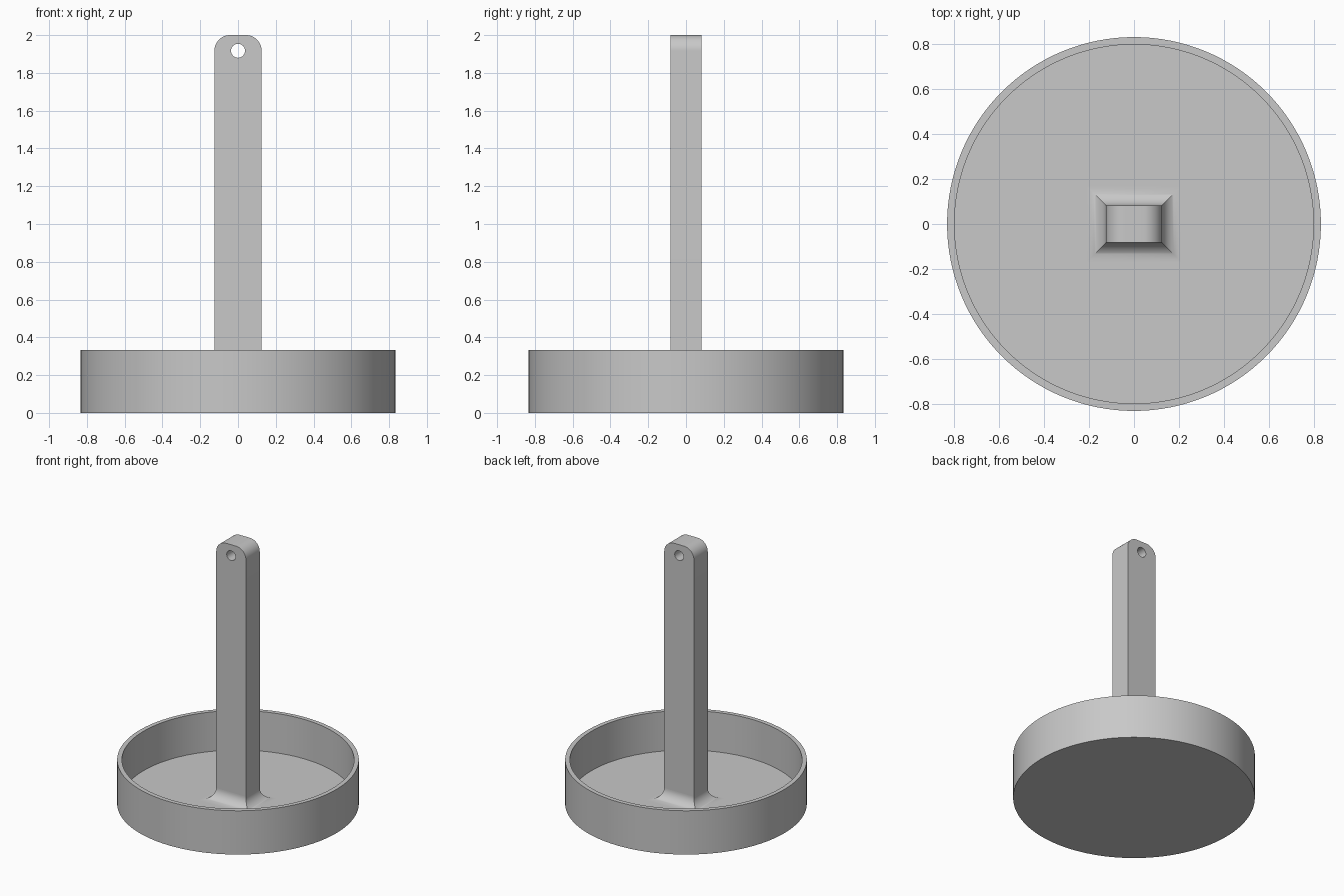
import bpy, bmesh, math

cube = bpy.data.objects.get("Cube")
if cube:
    bpy.data.objects.remove(cube, do_unlink=True)

RADIUS, WALL, HEIGHT = 0.833, 0.033, 0.333
HALF_X, HALF_Y, TOP = 0.125, 0.083, 2.0
ROUND, HOLE = 0.083, 0.037
BEND = 16

grey = bpy.data.materials.new("plain grey")
grey.use_nodes = True
colour = (0.58, 0.58, 0.58, 1)
grey.diffuse_color = colour
grey.node_tree.nodes["Principled BSDF"].inputs["Base Color"].default_value = colour


def finish(bm, name):
    bmesh.ops.recalc_face_normals(bm, faces=bm.faces)
    mesh = bpy.data.meshes.new(name)
    bm.to_mesh(mesh)
    bm.free()
    mesh.materials.append(grey)
    obj = bpy.data.objects.new(name, mesh)
    bpy.context.collection.objects.link(obj)
    bpy.ops.object.select_all(action="DESELECT")
    obj.select_set(True)
    bpy.context.view_layer.objects.active = obj
    bpy.ops.object.shade_smooth_by_angle(angle=math.radians(30))
    return obj


def arc(cx, cz, r, start, end, steps):
    angles = [start + (end - start) * i / steps for i in range(steps + 1)]
    return [(cx + r * math.cos(a), cz + r * math.sin(a)) for a in angles]


def circle(bm, r, z, sides=128):
    return [bm.verts.new((x, y, z)) for x, y in arc(0, 0, r, 0, math.tau, sides)[:-1]]


def bridge(bm, a, b):
    for i in range(len(a)):
        j = (i + 1) % len(a)
        bm.faces.new((a[i], a[j], b[j], b[i]))


# Round dish: outer wall, rim, inner wall and floor
bm = bmesh.new()
inner = RADIUS - WALL
rings = [circle(bm, r, z) for r, z in
         ((RADIUS, 0), (RADIUS, HEIGHT), (inner, HEIGHT), (inner, WALL))]
for lower, upper in zip(rings, rings[1:]):
    bridge(bm, lower, upper)
bm.faces.new(rings[0])
bm.faces.new(rings[-1])
finish(bm, "dish")

# Upright handle: rounded top corners and a hanging hole
base = WALL + ROUND
cx, cz = HALF_X - ROUND, TOP - ROUND
outline = [(-HALF_X, base), (HALF_X, base)]
outline += arc(cx, cz, ROUND, 0, math.pi / 2, BEND)
outline += arc(-cx, cz, ROUND, math.pi / 2, math.pi, BEND)
hole = arc(0, cz, HOLE, 0, math.tau, 2 * BEND)[:-1]

bm = bmesh.new()
for loop in (outline, hole):
    verts = [bm.verts.new((x, -HALF_Y, z)) for x, z in loop]
    for i, v in enumerate(verts):
        bm.edges.new((v, verts[(i + 1) % len(verts)]))
bmesh.ops.triangle_fill(bm, edges=bm.edges[:], use_beauty=True, normal=(0, -1, 0))
back = bmesh.ops.extrude_face_region(bm, geom=bm.faces[:], use_keep_orig=True)["geom"]
bmesh.ops.translate(bm, vec=(0, 2 * HALF_Y, 0),
                    verts=[v for v in back if isinstance(v, bmesh.types.BMVert)])
finish(bm, "handle")

# Mitred concave flare joining the handle to the floor
bm = bmesh.new()
rings = []
for out, z in arc(ROUND, base, ROUND, math.pi, 1.5 * math.pi, BEND):
    x, y = HALF_X + out, HALF_Y + out
    rings.append([bm.verts.new((sx * x, sy * y, z))
                  for sx, sy in ((-1, -1), (1, -1), (1, 1), (-1, 1))])
for upper, lower in zip(rings, rings[1:]):
    bridge(bm, lower, upper)
bm.faces.new(rings[0])
bm.faces.new(rings[-1])
finish(bm, "handle_flare")
